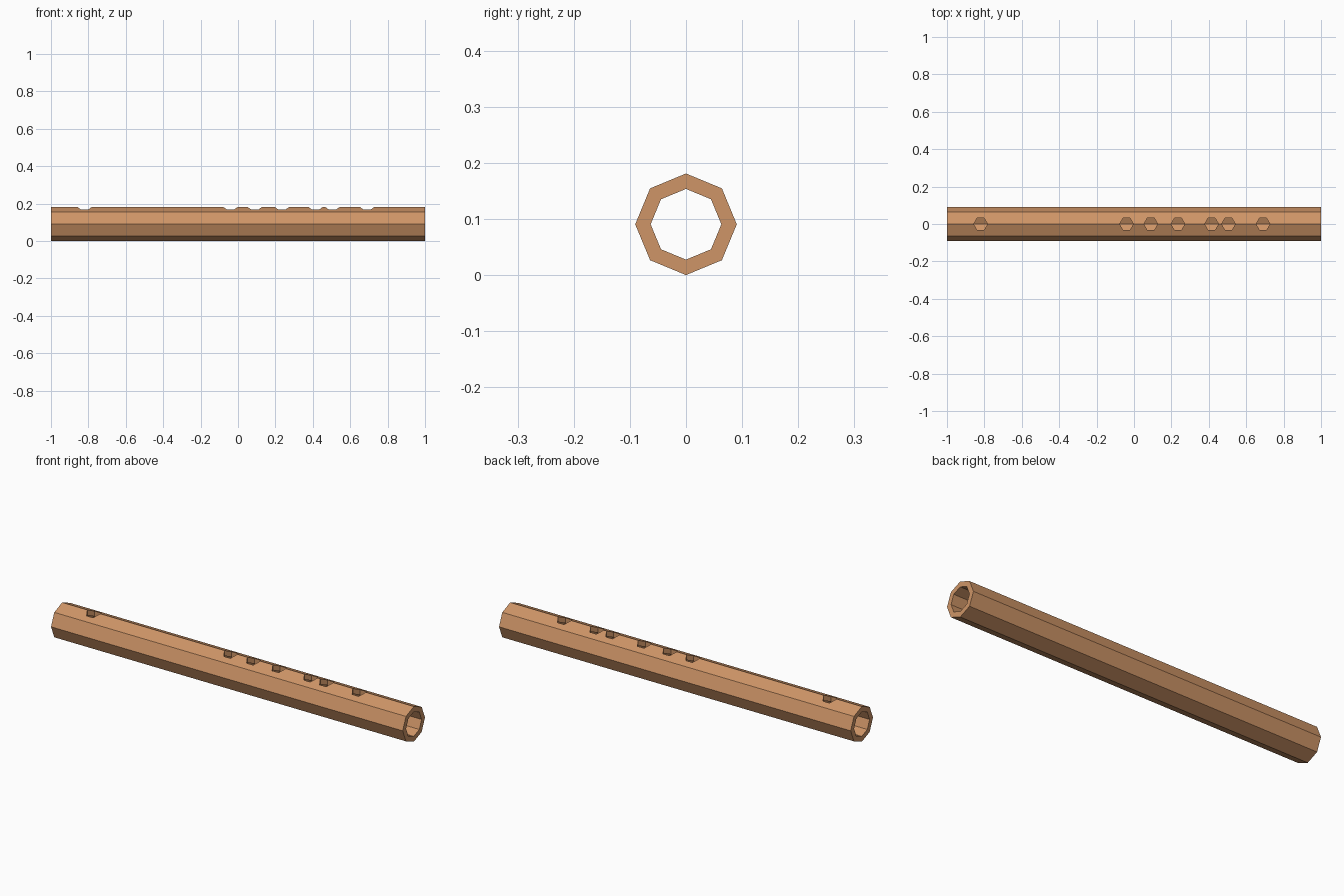
import bpy, bmesh, math

if "Cube" in bpy.data.objects:
    bpy.data.objects.remove(bpy.data.objects["Cube"])

OUTER_R, INNER_R, HALF_LEN = 0.0905, 0.063, 1.0
HOLE_R = 0.037
HOLES_X = [-0.82, -0.04, 0.09, 0.235, 0.415, 0.505, 0.69]

wood = bpy.data.materials.new("warm wood")
wood.diffuse_color = (0.62, 0.30, 0.135, 1)
wood.use_nodes = True
wood.node_tree.nodes["Principled BSDF"].inputs["Base Color"].default_value = wood.diffuse_color


def make_object(name, bm):
    bmesh.ops.recalc_face_normals(bm, faces=bm.faces[:])
    mesh = bpy.data.meshes.new(name)
    bm.to_mesh(mesh)
    bm.free()
    mesh.materials.append(wood)
    obj = bpy.data.objects.new(name, mesh)
    bpy.context.collection.objects.link(obj)
    return obj


# Flute body: octagonal tube along x, one edge pointing straight up
bm = bmesh.new()


def ring(x, r):
    return [bm.verts.new((x, r * math.sin(i * math.pi / 4),
                          OUTER_R + r * math.cos(i * math.pi / 4))) for i in range(8)]


loops = [ring(-HALF_LEN, OUTER_R), ring(HALF_LEN, OUTER_R),
         ring(HALF_LEN, INNER_R), ring(-HALF_LEN, INNER_R)]
for k in range(4):
    a, b = loops[k], loops[(k + 1) % 4]
    for i in range(8):
        j = (i + 1) % 8
        bm.faces.new((a[i], a[j], b[j], b[i]))
body = make_object("flute_body", bm)

# Finger holes and mouth hole: hexagonal cutters through the top wall only
bm = bmesh.new()
for x in HOLES_X:
    made = bmesh.ops.create_cone(bm, cap_ends=True, segments=6,
                                 radius1=HOLE_R, radius2=HOLE_R, depth=0.15)
    # turn so that two corners lie on the x axis
    co = made["verts"][0].co
    turn = math.atan2(co.y, co.x)
    for v in made["verts"]:
        px, py = v.co.x, v.co.y
        v.co.x = px * math.cos(turn) + py * math.sin(turn) + x
        v.co.y = py * math.cos(turn) - px * math.sin(turn)
        v.co.z += OUTER_R + 0.085
cutter = make_object("hole_cutter", bm)
cutter.hide_render = True

cut = body.modifiers.new("holes", "BOOLEAN")
cut.operation = "DIFFERENCE"
cut.solver = "EXACT"
cut.object = cutter
bpy.context.view_layer.objects.active = body
bpy.ops.object.modifier_apply(modifier=cut.name)
bpy.data.objects.remove(cutter)
